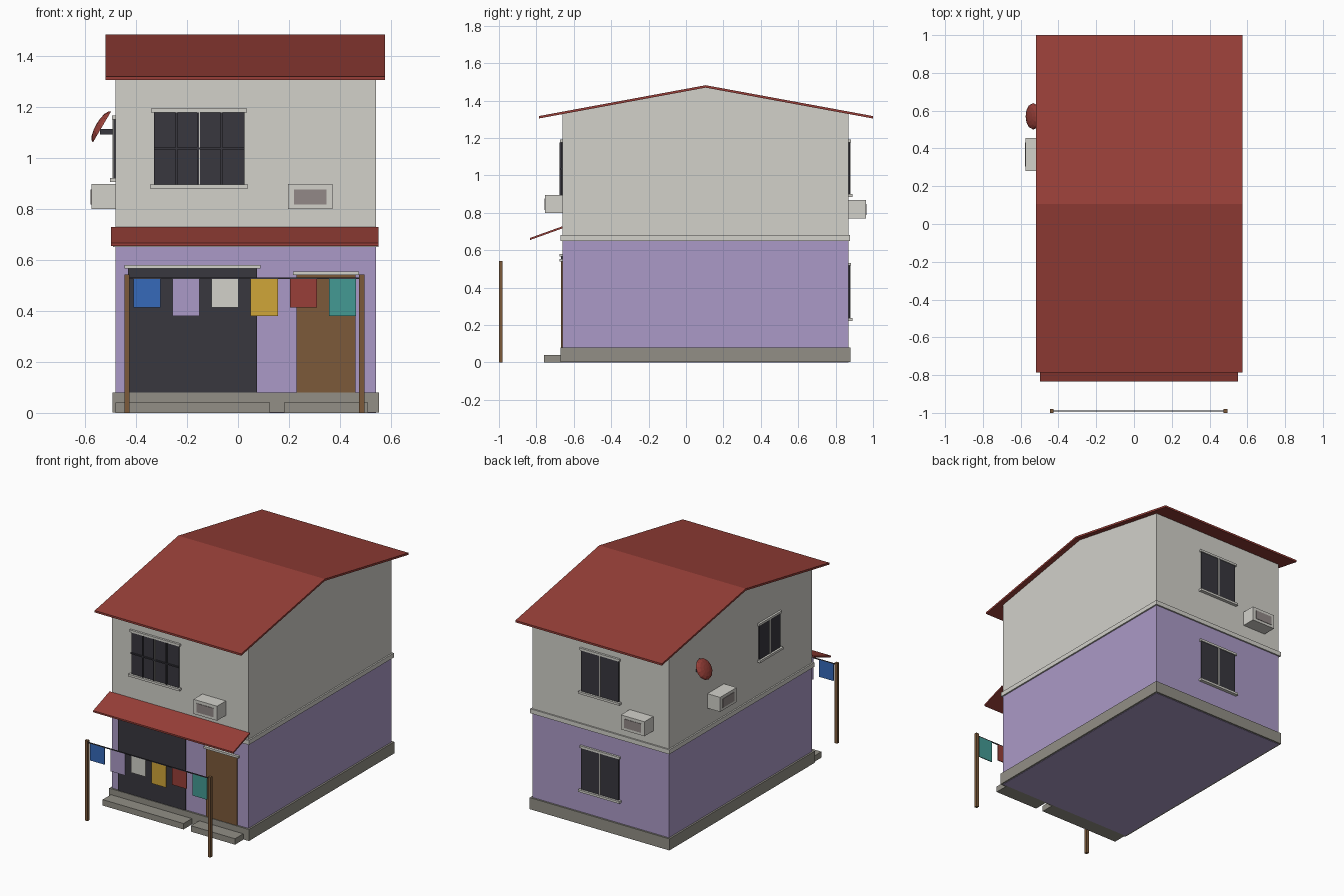
import bpy, bmesh, math
from mathutils import Vector

cube = bpy.data.objects.get("Cube")
if cube:
    bpy.data.objects.remove(cube, do_unlink=True)


def material(name, code):
    def lin(c):
        return c / 12.92 if c <= 0.04045 else ((c + 0.055) / 1.055) ** 2.4
    rgba = [lin(v / 255) for v in bytes.fromhex(code)] + [1.0]
    m = bpy.data.materials.new(name)
    m.use_nodes = True
    m.diffuse_color = rgba
    m.node_tree.nodes["Principled BSDF"].inputs["Base Color"].default_value = rgba
    return m


white = material("off white", "D2D1CA")
purple = material("lavender", "AB9AC7")
red = material("brick red", "983F38")
dark = material("dark glass", "38373E")
grey = material("concrete grey", "928F86")
brown = material("wood brown", "7C5A3A")
blue = material("blue cloth", "366ABA")
yellow = material("yellow cloth", "D0A638")
teal = material("teal cloth", "439A94")
vent = material("vent grey", "928987")


def finish(name, bm, mat):
    bmesh.ops.recalc_face_normals(bm, faces=bm.faces)
    mesh = bpy.data.meshes.new(name)
    bm.to_mesh(mesh)
    bm.free()
    mesh.materials.append(mat)
    ob = bpy.data.objects.new(name, mesh)
    bpy.context.collection.objects.link(ob)
    return ob


def box(name, x, y, z, mat):
    """Box from three (low, high) ranges."""
    bm = bmesh.new()
    bmesh.ops.create_cube(bm, size=1)
    for v in bm.verts:
        v.co = [(r[0] + r[1]) / 2 + c * (r[1] - r[0]) for c, r in zip(v.co, (x, y, z))]
    return finish(name, bm, mat)


def prism(name, profile, x, mat):
    """Side profile of (y, z) points extruded along x."""
    bm = bmesh.new()
    face = bm.faces.new([bm.verts.new((x[0], py, pz)) for py, pz in profile])
    ext = bmesh.ops.extrude_face_region(bm, geom=[face])["geom"]
    moved = [g for g in ext if isinstance(g, bmesh.types.BMVert)]
    bmesh.ops.translate(bm, verts=moved, vec=(x[1] - x[0], 0, 0))
    return finish(name, bm, mat)


LEFT, RIGHT, FRONT, BACK, RIDGE = -0.48, 0.54, -0.66, 0.868, 0.105


def wall_box(name, side, u, z, d, mat):
    """Box placed on a wall: u runs along the wall, d is depth outward."""
    if side == "front":
        return box(name, u, (FRONT - d[1], FRONT - d[0]), z, mat)
    if side == "back":
        return box(name, u, (BACK + d[0], BACK + d[1]), z, mat)
    return box(name, (LEFT - d[1], LEFT - d[0]), u, z, mat)


# House body
box("lower_wall", (LEFT, RIGHT), (FRONT, BACK), (0, 0.66), purple)
prism("upper_wall", [(FRONT, 0.65), (BACK, 0.65), (BACK, 1.329),
                     (RIDGE, 1.470), (FRONT, 1.329)], (LEFT, RIGHT), white)
for name, z, g, mat in (("plinth", (0.002, 0.08), 0.012, grey),
                        ("floor_band", (0.65, 0.68), 0.01, white)):
    box(name, (LEFT - g, RIGHT + g), (FRONT - g, BACK + g), z, mat)

# Roof and awning
prism("roof", [(-0.787, 1.317), (RIDGE, 1.482), (1.0, 1.317),
               (1.0, 1.304), (RIDGE, 1.469), (-0.787, 1.304)], (-0.52, 0.575), red)
prism("awning", [(FRONT, 0.728), (FRONT, 0.717), (-0.835, 0.654), (-0.835, 0.665)],
      (-0.498, 0.55), red)

# Steps
box("wide_step", (-0.48, 0.125), (-0.76, FRONT), (0, 0.04), grey)
box("narrow_step", (0.18, 0.51), (-0.76, FRONT), (0, 0.04), grey)

# Shutter and door with lintels
for name, u, top, mat in (("shutter", (-0.43, 0.075), 0.565, dark),
                          ("door", (0.23, 0.46), 0.54, brown)):
    wall_box(name, "front", u, (0.08, top), (-0.005, 0.008), mat)
    wall_box(name + "_lintel", "front", (u[0] - 0.014, u[1] + 0.014),
             (top, top + 0.014), (-0.005, 0.016), white)


def window(name, side, u, z, grille=False):
    mid = (u[0] + u[1]) / 2
    wall_box(name + "_glass", side, u, z, (-0.005, 0.008), dark)
    wall_box(name + "_mullion", side, (mid - 0.004, mid + 0.004), z, (0, 0.012), white)
    wall_box(name + "_sill", side, (u[0] - 0.014, u[1] + 0.014),
             (z[0] - 0.015, z[0]), (-0.005, 0.022), white)
    wall_box(name + "_lintel", side, (u[0] - 0.01, u[1] + 0.01),
             (z[1], z[1] + 0.015), (-0.005, 0.014), white)
    if grille:
        for i in range(1, 4):
            c = u[0] + (u[1] - u[0]) * i / 4 - (0.005 if i == 2 else 0)
            wall_box(name + "_bar", side, (c - 0.004, c + 0.004), z, (0.008, 0.016), dark)
        c = (z[0] + z[1]) / 2
        wall_box(name + "_crossbar", side, u, (c - 0.004, c + 0.004), (0.008, 0.016), dark)


window("front_window", "front", (-0.33, 0.025), (0.895, 1.177), True)
window("back_upper_window", "back", (-0.11, 0.17), (0.9, 1.177))
window("back_lower_window", "back", (-0.11, 0.17), (0.237, 0.517))
window("side_window", "side", (-0.31, -0.09), (0.92, 1.15))

# Air conditioners
for side, u, z in (("front", 0.195, 0.798), ("back", -0.363, 0.77), ("side", 0.28, 0.798)):
    wall_box(side + "_air_conditioner", side, (u, u + 0.176), (z, z + 0.098), (-0.005, 0.094), white)
    wall_box(side + "_air_vent", side, (u + 0.025, u + 0.151), (z + 0.018, z + 0.078),
             (0.09, 0.097), vent)

# Satellite dish: a shallow dome tilted up and outward
bm = bmesh.new()
bmesh.ops.create_uvsphere(bm, u_segments=12, v_segments=8, radius=0.07)
bmesh.ops.bisect_plane(bm, geom=bm.verts[:] + bm.edges[:] + bm.faces[:],
                       plane_co=(0, 0, 0), plane_no=(0, 0, 1), clear_inner=True)
bmesh.ops.holes_fill(bm, edges=[e for e in bm.edges if e.is_boundary])
for v in bm.verts:
    v.co.z *= 0.35
dish = finish("dish", bm, red)
dish.rotation_euler = Vector((-0.863, 0, 0.507)).to_track_quat("Z", "Y").to_euler()
dish.location = (-0.533, 0.57, 1.12)
box("dish_arm", (-0.54, LEFT), (0.56, 0.58), (1.09, 1.112), dark)

# Washing line with poles and cloths
for x in (-0.435, 0.485):
    box("line_pole", (x - 0.01, x + 0.01), (-1.0, -0.98), (0, 0.542), brown)
box("washing_line", (-0.435, 0.485), (-0.993, -0.987), (0.525, 0.531), dark)
for i, mat in enumerate((blue, purple, white, yellow, red, teal)):
    x = -0.41 + i * 0.1533
    box("cloth", (x, x + 0.106), (-0.993, -0.987), (0.38 if i % 2 else 0.412, 0.527), mat)
